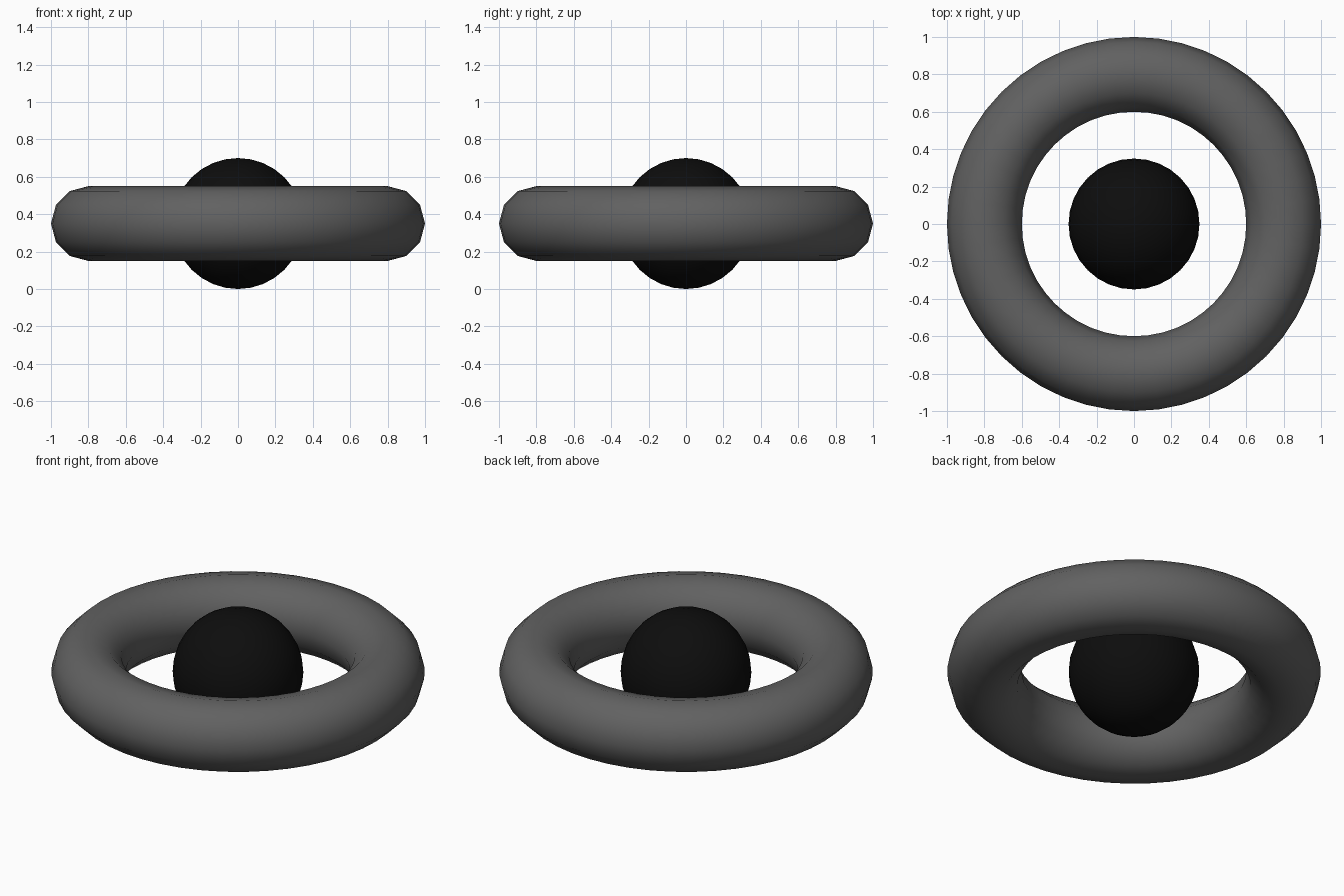
import bpy

if "Cube" in bpy.data.objects:
    bpy.data.objects.remove(bpy.data.objects["Cube"])


def finish(name, grey):
    """Name the active part, smooth it and give it a plain grey colour."""
    ob = bpy.context.object
    ob.name = name
    bpy.ops.object.shade_smooth()
    mat = bpy.data.materials.new(name + "_colour")
    mat.diffuse_color = (grey, grey, grey, 1)
    mat.use_nodes = True
    mat.node_tree.nodes["Principled BSDF"].inputs["Base Color"].default_value = mat.diffuse_color
    ob.data.materials.append(mat)


CENTRE = (0, 0, 0.35)

# Outer ring
bpy.ops.mesh.primitive_torus_add(location=CENTRE, major_radius=0.8, minor_radius=0.2,
                                 major_segments=48, minor_segments=12)
finish("ring", 0.12)

# Floating ball in the middle of the ring
bpy.ops.mesh.primitive_uv_sphere_add(location=CENTRE, radius=0.35, segments=32, ring_count=16)
finish("ball", 0.004)
